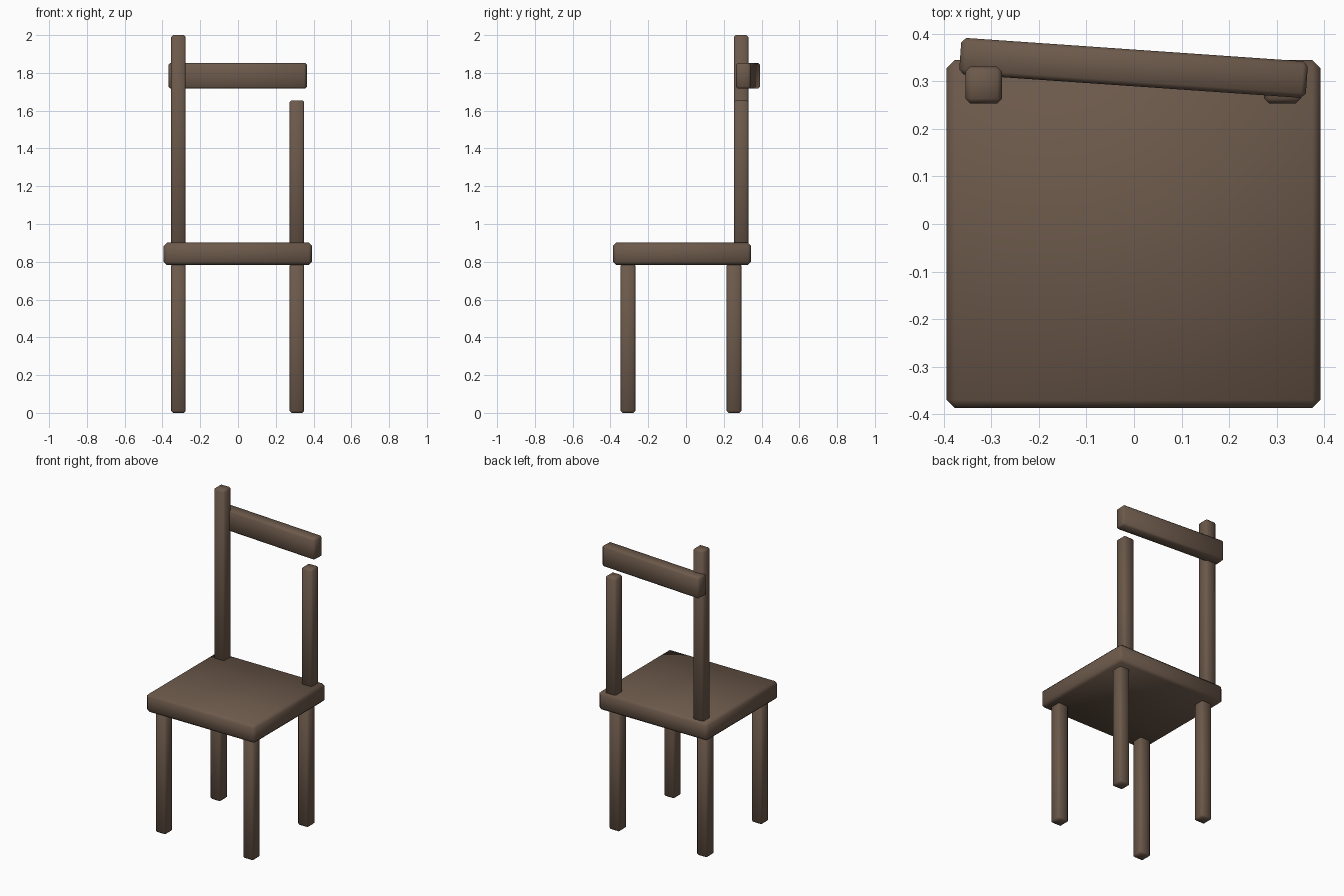
import bpy, bmesh
from mathutils import Matrix
from math import radians

if "Cube" in bpy.data.objects:
    bpy.data.objects.remove(bpy.data.objects["Cube"])

wood = bpy.data.materials.new("dark_wood")
wood.diffuse_color = (0.15, 0.10, 0.07, 1)
wood.use_nodes = True
wood.node_tree.nodes["Principled BSDF"].inputs["Base Color"].default_value = wood.diffuse_color


def block(name, size, loc, bevel, turn=0):
    """Chamfered, smooth-shaded wooden block."""
    bm = bmesh.new()
    bmesh.ops.create_cube(bm, size=1, matrix=Matrix.Diagonal((*size, 1)))
    bmesh.ops.bevel(bm, geom=bm.edges[:], offset=bevel, segments=1,
                    affect='EDGES', profile=0.5)
    for f in bm.faces:
        f.smooth = True
    mesh = bpy.data.meshes.new(name)
    bm.to_mesh(mesh)
    bm.free()
    mesh.materials.append(wood)
    ob = bpy.data.objects.new(name, mesh)
    ob.location = loc
    ob.rotation_euler.z = radians(turn)
    bpy.context.collection.objects.link(ob)
    return ob


def upright(name, x, y, z0, z1):
    """Square post between two heights."""
    block(name, (0.077, 0.077, z1 - z0), (x, y, (z0 + z1) / 2), 0.01)


# Seat
block("seat", (0.785, 0.732, 0.118), (-0.001, -0.021, 0.842), 0.017)

# Four legs
for side, x in (("left", -0.316), ("right", 0.312)):
    upright("front_leg_" + side, x, -0.307, 0, 0.79)
    upright("back_leg_" + side, x, 0.254, 0, 0.79)

# Back posts, the right one broken short
upright("back_post_left", -0.316, 0.292, 0.89, 2.0)
upright("back_post_right", 0.312, 0.292, 0.89, 1.655)

# Crooked top rail
block("back_rail", (0.73, 0.077, 0.136), (-0.001, 0.328, 1.785), 0.01, -3.95)
